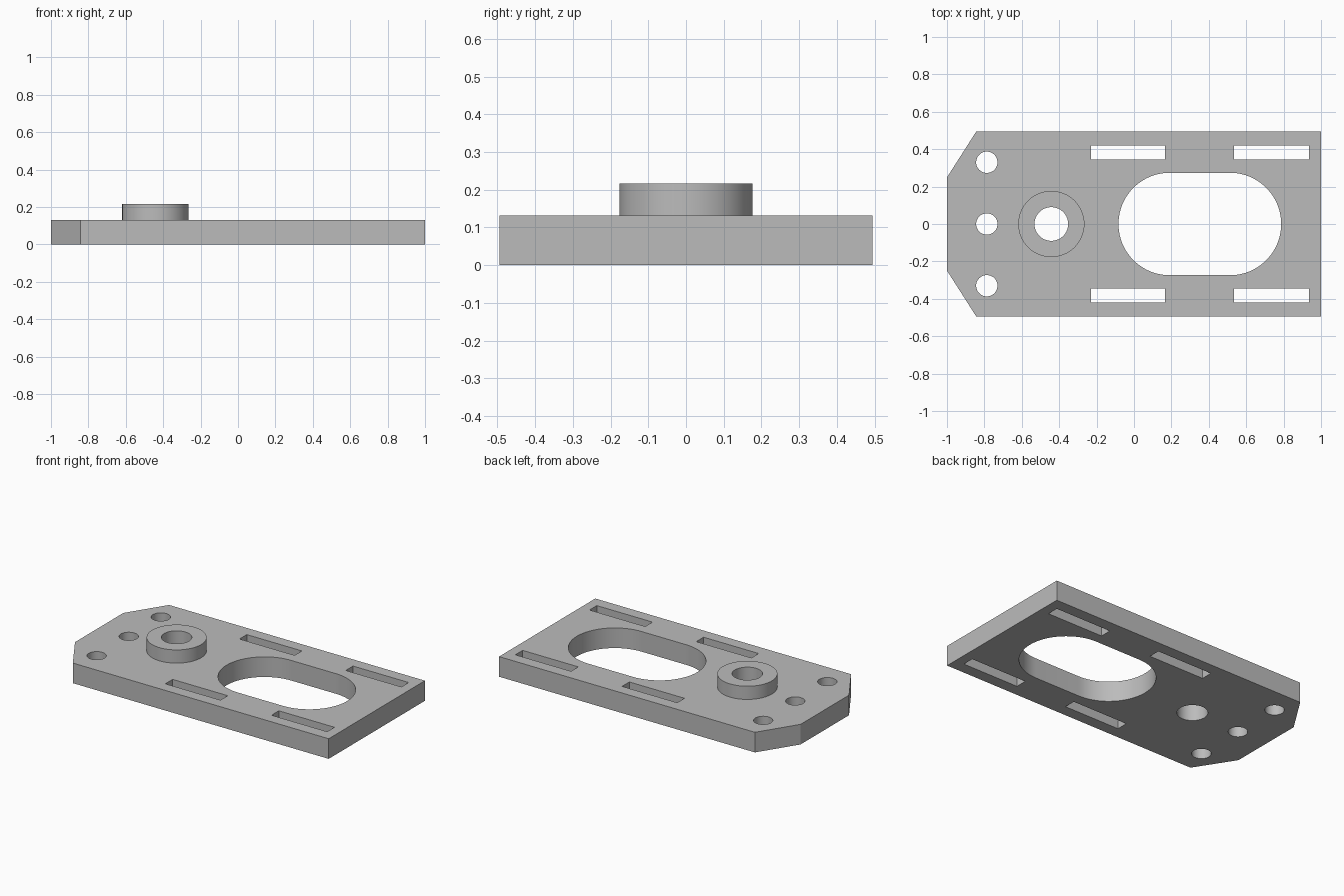
import bpy, bmesh
from math import cos, sin, pi, radians

cube = bpy.data.objects.get("Cube")
if cube:
    bpy.data.objects.remove(cube, do_unlink=True)

PLATE_TOP, BOSS_TOP = 0.131, 0.217
BOSS_X = -0.442

grey = bpy.data.materials.new("plain grey")
grey.use_nodes = True
colour = (0.5, 0.5, 0.5, 1)
grey.diffuse_color = colour
grey.node_tree.nodes["Principled BSDF"].inputs["Base Color"].default_value = colour


def prism(name, outline, z0, z1):
    """Closed upright prism from a counter-clockwise outline."""
    bm = bmesh.new()
    low = [bm.verts.new((x, y, z0)) for x, y in outline]
    high = [bm.verts.new((x, y, z1)) for x, y in outline]
    bm.faces.new(low[::-1])
    bm.faces.new(high)
    n = len(outline)
    for i in range(n):
        j = (i + 1) % n
        bm.faces.new((low[i], low[j], high[j], high[i]))
    mesh = bpy.data.meshes.new(name)
    bm.to_mesh(mesh)
    bm.free()
    mesh.materials.append(grey)
    obj = bpy.data.objects.new(name, mesh)
    bpy.context.collection.objects.link(obj)
    return obj


def arc(cx, cy, r, start, end, steps):
    return [(cx + r * cos(start + (end - start) * i / steps),
             cy + r * sin(start + (end - start) * i / steps)) for i in range(steps + 1)]


def circle(cx, cy, r, steps=64):
    return arc(cx, cy, r, 0, 2 * pi, steps)[:-1]


def rectangle(x0, x1, y0, y1):
    return [(x0, y0), (x1, y0), (x1, y1), (x0, y1)]


def combine(target, tool, operation):
    """Apply a boolean and remove the helper."""
    tool.hide_render = True
    mod = target.modifiers.new(operation.lower(), 'BOOLEAN')
    mod.operation = operation
    mod.solver = 'EXACT'
    mod.object = tool
    bpy.context.view_layer.objects.active = target
    bpy.ops.object.modifier_apply(modifier=mod.name)
    bpy.data.objects.remove(tool, do_unlink=True)


# Plate with two clipped corners
plate = prism("mounting_plate",
              [(-0.843, -0.495), (1, -0.495), (1, 0.495),
               (-0.843, 0.495), (-1, 0.249), (-1, -0.249)], 0, PLATE_TOP)

# Raised round boss
boss = prism("round_boss", circle(BOSS_X, 0, 0.177), PLATE_TOP / 2, BOSS_TOP)
combine(plate, boss, 'UNION')

# Through openings: boss bore, rounded window, end holes and side slots
window = (arc(0.513, 0, 0.274, -pi / 2, pi / 2, 40)
          + arc(0.191, 0, 0.274, pi / 2, 3 * pi / 2, 40))
openings = [circle(BOSS_X, 0, 0.09), window]
openings += [circle(-0.787, y, 0.057, 48) for y in (-0.33, 0, 0.33)]
for x0, x1 in ((-0.23, 0.167), (0.535, 0.936)):
    openings += [rectangle(x0, x1, 0.344, 0.419), rectangle(x0, x1, -0.419, -0.344)]
for outline in openings:
    combine(plate, prism("opening_cutter", outline, -0.1, 0.4), 'DIFFERENCE')

# Smooth round walls, crisp edges
bpy.ops.object.select_all(action='DESELECT')
plate.select_set(True)
bpy.context.view_layer.objects.active = plate
bpy.ops.object.shade_smooth_by_angle(angle=radians(30))
